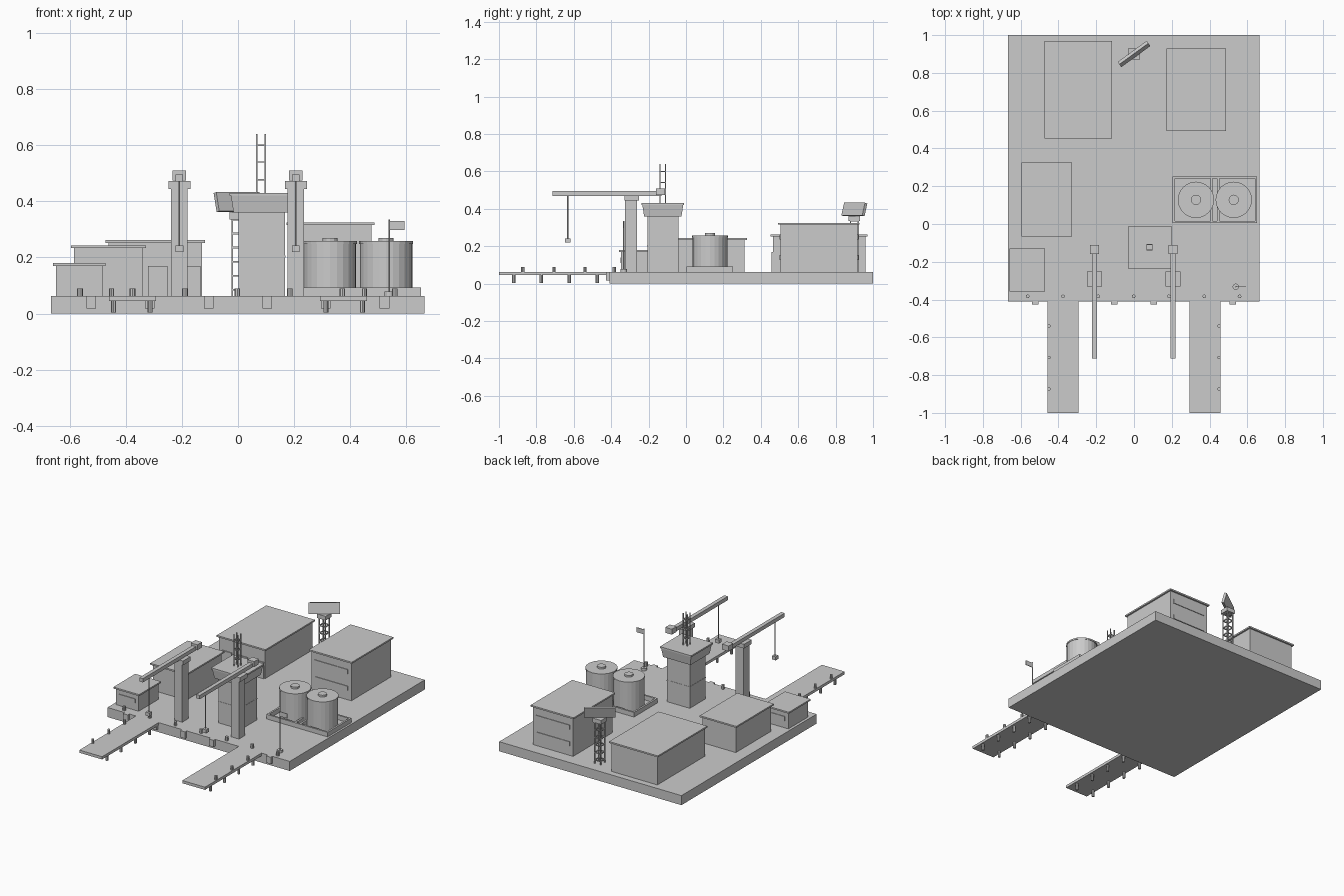
import bpy, bmesh, math
from mathutils import Matrix, Vector

if "Cube" in bpy.data.objects:
    bpy.data.objects.remove(bpy.data.objects["Cube"])

DECK = 0.063  # top of the quay


def finish(name, bm):
    me = bpy.data.meshes.new(name)
    bm.to_mesh(me)
    bm.free()
    ob = bpy.data.objects.new(name, me)
    bpy.context.collection.objects.link(ob)
    return ob


def add_box(bm, x0, x1, y0, y1, z0, z1):
    m = Matrix.Translation(((x0 + x1) / 2, (y0 + y1) / 2, (z0 + z1) / 2))
    bmesh.ops.create_cube(bm, size=1, matrix=m @ Matrix.Diagonal((x1 - x0, y1 - y0, z1 - z0, 1)))


def add_cyl(bm, x, y, z0, z1, r, n=8, r2=None):
    bmesh.ops.create_cone(bm, cap_ends=True, segments=n, radius1=r, radius2=r if r2 is None else r2,
                          depth=z1 - z0, matrix=Matrix.Translation((x, y, (z0 + z1) / 2)))


def box(name, *dims):
    bm = bmesh.new()
    add_box(bm, *dims)
    return finish(name, bm)


def cyl(name, *args, **kw):
    bm = bmesh.new()
    add_cyl(bm, *args, **kw)
    return finish(name, bm)


def building(name, x0, x1, y0, y1, top, o=0.011, rows=()):
    """Walls, overhanging roof slab and window strips on front and back."""
    box(name + "_walls", x0 + o, x1 - o, y0 + o, y1 - o, DECK, top - 0.01)
    box(name + "_roof", x0, x1, y0, y1, top - 0.01, top)
    for i, z in enumerate(rows):
        for s, y in (("front", y0 + o), ("back", y1 - o)):
            box(f"{name}_window_{s}_{i}", x0 + 0.035, x1 - 0.035, y - 0.004, y + 0.004, z - 0.014, z + 0.014)


def lattice(name, cx, cy, z0, z1, h, t, rungs):
    """Four legs tied together by square rings."""
    bm = bmesh.new()
    for sx in (-1, 1):
        for sy in (-1, 1):
            x, y = cx + sx * h, cy + sy * h
            add_box(bm, x - t, x + t, y - t, y + t, z0, z1)
    for z in rungs:
        for s in (-1, 1):
            add_box(bm, cx - h, cx + h, cy + s * h - t, cy + s * h + t, z - t, z + t)
            add_box(bm, cx + s * h - t, cx + s * h + t, cy - h, cy + h, z - t, z + t)
    finish(name, bm)


# Quay slab, fenders and edge bollards
box("quay_slab", -0.667, 0.665, -0.41, 1.0, 0, DECK)
for i in range(6):
    x = -0.523 + i * 0.209
    box(f"fender_{i}", x - 0.017, x + 0.017, -0.427, -0.405, 0.018, DECK)
for i in range(7):
    cyl(f"quay_bollard_{i}", -0.563 + i * 0.187, -0.383, DECK, 0.09, 0.01)

# Two piers with piles and bollards
for side, s in (("left", -1), ("right", 1)):
    a, b = sorted((s * 0.293, s * 0.459))
    box(f"{side}_pier", a, b, -1.0, -0.405, 0.045, DECK)
    bm = bmesh.new()
    for y in (-0.92, -0.773, -0.625, -0.475):
        for x in (0.313, 0.443):
            add_cyl(bm, s * x, y, 0.004, 0.046, 0.009)
    finish(f"{side}_pier_piles", bm)
    for i, y in enumerate((-0.873, -0.706, -0.54)):
        cyl(f"{side}_pier_bollard_{i}", s * 0.45, y, DECK, 0.09, 0.009)

# Warehouses, office block and hut
building("large_warehouse", -0.473, -0.117, 0.453, 0.97, 0.262)
building("office_block", 0.172, 0.486, 0.493, 0.928, 0.325, rows=(0.14, 0.25))
building("side_warehouse", -0.595, -0.328, -0.066, 0.325, 0.243)
building("harbour_hut", -0.66, -0.472, -0.358, -0.13, 0.18, rows=(0.125,))
for i in range(3):
    x = -0.404 + i * 0.118
    box(f"warehouse_door_{i}", x - 0.034, x + 0.034, 0.458, 0.468, DECK, 0.17)

# Storage tanks, each inside a square bund wall
for side, tx in (("left", 0.328), ("right", 0.528)):
    ty, h, t = 0.128, 0.124, 0.012
    bm = bmesh.new()
    for s in (-1, 1):
        u, v = sorted((s * h, s * (h - t)))
        add_box(bm, tx - h, tx + h, ty + u, ty + v, DECK, 0.093)
        add_box(bm, tx + u, tx + v, ty - h + t, ty + h - t, DECK, 0.093)
    finish(f"{side}_bund_wall", bm)
    cyl(f"{side}_tank", tx, ty, DECK, 0.248, 0.093, n=24)
    cyl(f"{side}_tank_lid", tx, ty, 0.248, 0.258, 0.096, n=24)
    cyl(f"{side}_tank_hatch", tx, ty, 0.258, 0.27, 0.027, n=12)

# Control tower with flared cab and lattice mast
cx, cy = 0.084, -0.124
box("tower_shaft", cx - 0.083, cx + 0.083, cy - 0.083, cy + 0.083, DECK, 0.362)
box("tower_band", cx - 0.0845, cx + 0.0845, cy - 0.0845, cy + 0.0845, 0.2, 0.206)
bm = bmesh.new()
add_box(bm, cx - 0.1, cx + 0.1, cy - 0.1, cy + 0.1, 0.36, 0.42)
for v in bm.verts:
    if v.co.z > 0.4:
        v.co.x += math.copysign(0.009, v.co.x - cx)
        v.co.y += math.copysign(0.009, v.co.y - cy)
finish("tower_cab", bm)
box("tower_roof", cx - 0.114, cx + 0.114, cy - 0.114, cy + 0.114, 0.42, 0.43)
lattice("tower_mast", 0.082, -0.124, 0.425, 0.64, 0.0145, 0.0025, (0.477, 0.54, 0.6))

# Radar on a lattice tower
rx, ry = 0.0, 0.9
lattice("radar_tower", rx, ry, DECK, 0.337, 0.021, 0.003, [0.085 + 0.05 * i for i in range(6)])
box("radar_platform", rx - 0.031, rx + 0.031, ry - 0.03, ry + 0.03, 0.335, 0.362)
panel = box("radar_panel", -0.095, 0.095, -0.008, 0.008, -0.035, 0.035)
panel.data.transform(Matrix.Translation((rx, ry, 0.397)) @ Matrix.Rotation(math.radians(36), 4, "Z")
                     @ Matrix.Rotation(math.radians(-15), 4, "X"))

# Pair of quay cranes
for side, x in (("left", -0.209), ("right", 0.206)):
    box(f"{side}_crane_column", x - 0.029, x + 0.029, -0.325, -0.262, DECK, 0.447)
    box(f"{side}_crane_cap", x - 0.039, x + 0.039, -0.33, -0.252, 0.444, 0.472)
    box(f"{side}_crane_boom", x - 0.013, x + 0.013, -0.713, -0.13, 0.47, 0.495)
    box(f"{side}_crane_counterweight", x - 0.024, x + 0.024, -0.16, -0.112, 0.474, 0.51)
    cyl(f"{side}_crane_cable", x, -0.632, 0.24, 0.472, 0.003, n=6)
    box(f"{side}_crane_hook_block", x - 0.014, x + 0.014, -0.646, -0.618, 0.219, 0.242)

# Flagpole
cyl("flagpole_base", 0.539, -0.332, DECK, 0.078, 0.017, n=12)
cyl("flagpole", 0.539, -0.332, 0.07, 0.335, 0.004, n=6)
box("flag", 0.54, 0.593, -0.334, -0.33, 0.298, 0.329)
